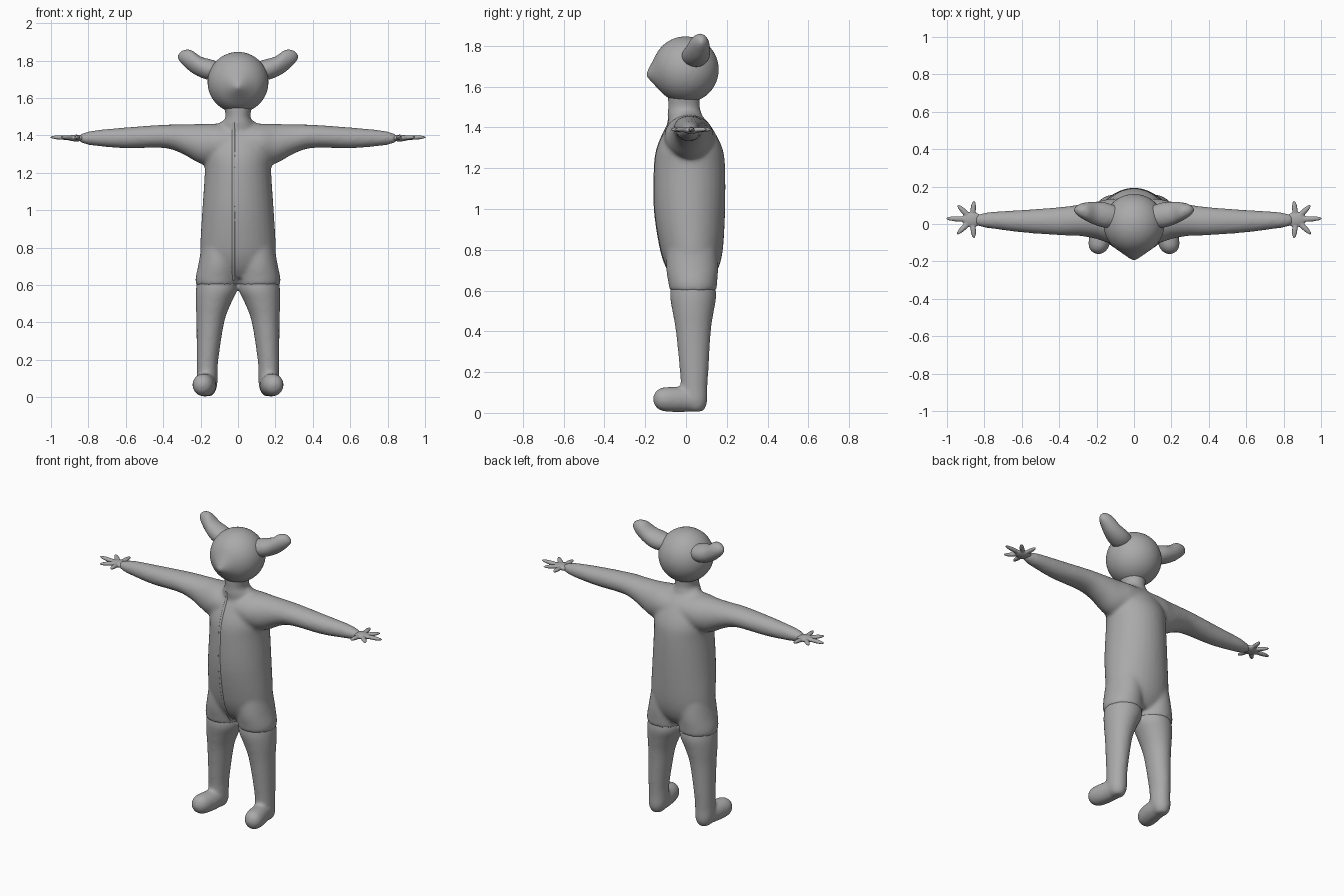
import bpy, bmesh, math
from mathutils import Vector, Matrix

cube = bpy.data.objects.get("Cube")
if cube:
    bpy.data.objects.remove(cube)

SIDES = (1, -1)
clay = bpy.data.materials.new("plain grey")
clay.use_nodes = True
clay.diffuse_color = (0.4, 0.4, 0.4, 1)
clay.node_tree.nodes["Principled BSDF"].inputs["Base Color"].default_value = clay.diffuse_color


def spline(rings, steps=4):
    """Catmull-Rom interpolation through a short list of rings."""
    pts = [rings[0], *rings, rings[-1]]
    out = []
    for a, b, c, d in zip(pts, pts[1:], pts[2:], pts[3:]):
        for k in range(steps):
            t = k / steps
            out.append([q + t / 2 * (r - p + t * (2 * p - 5 * q + 4 * r - s
                        + t * (3 * (q - r) + s - p)))
                        for p, q, r, s in zip(a, b, c, d)])
    return out + [list(rings[-1])]


def loft(bm, axis, rings, side=1, count=32):
    """Closed tube along an axis; each ring is (position, two centres, two radii)."""
    loops = []
    for pos, c1, c2, r1, r2 in spline(rings):
        loop = []
        for k in range(count):
            a = math.tau * k / count
            p = [c1 + r1 * math.cos(a), c2 + r2 * math.sin(a)]
            p.insert("xyz".index(axis), pos)
            loop.append(bm.verts.new((side * p[0], p[1], p[2])))
        loops.append(loop)
    for low, high in zip(loops, loops[1:]):
        for k in range(count):
            n = (k + 1) % count
            bm.faces.new((low[k], low[n], high[n], high[k]))
    bm.faces.new(loops[0])
    bm.faces.new(loops[-1])


def finish(name, bm, voxel=0.01, blend=10):
    """Fuse the overlapping solids of one part into a single soft skin."""
    bmesh.ops.recalc_face_normals(bm, faces=bm.faces)
    mesh = bpy.data.meshes.new(name)
    bm.to_mesh(mesh)
    bm.free()
    mesh.materials.append(clay)
    obj = bpy.data.objects.new(name, mesh)
    bpy.context.collection.objects.link(obj)
    fuse = obj.modifiers.new("fuse", "REMESH")
    fuse.mode = "VOXEL"
    fuse.voxel_size = voxel
    fuse.use_smooth_shade = True
    soften = obj.modifiers.new("soften", "SMOOTH")
    soften.factor = 0.5
    soften.iterations = blend
    return obj


# Jacket: trunk and neck, two hem lobes, two sleeves
bm = bmesh.new()
loft(bm, "z", [(.64, 0, .035, .13, .08), (.7, 0, .033, .19, .122), (.8, 0, .028, .202, .153),
               (1, 0, .018, .191, .174), (1.2, 0, .018, .178, .174), (1.3, 0, .018, .18, .16),
               (1.4, 0, .015, .16, .112), (1.45, 0, .01, .12, .075), (1.48, 0, 0, .08, .05)])
loft(bm, "z", [(1.38, 0, 0, .09, .08), (1.46, 0, -.006, .085, .084),
               (1.5, 0, -.01, .066, .078), (1.57, 0, -.01, .08, .08)])
for s in SIDES:
    loft(bm, "z", [(.6, .114, .035, .112, .115), (.64, .113, .033, .114, .12),
                   (.72, .105, .03, .105, .128), (.85, .09, .028, .1, .12)], s)
    loft(bm, "x", [(0, .015, 1.36, .12, .1), (.12, .015, 1.355, .12, .108),
                   (.2, .02, 1.355, .1, .106), (.3, .02, 1.381, .083, .078),
                   (.4, .015, 1.395, .075, .062), (.6, .015, 1.387, .06, .056),
                   (.75, .02, 1.386, .046, .043), (.81, .02, 1.385, .037, .033),
                   (.85, .022, 1.385, .026, .018)], s)
jacket = finish("jacket", bm)

# Trousers and rounded feet
bm = bmesh.new()
for s in SIDES:
    loft(bm, "z", [(.006, .167, .05, .025, .028), (.022, .167, .047, .042, .047),
                   (.06, .166, .044, .055, .061), (.12, .165, .04, .056, .065),
                   (.2, .163, .04, .058, .07), (.4, .148, .036, .074, .086),
                   (.5, .132, .035, .094, .102), (.58, .114, .035, .111, .114),
                   (.66, .113, .033, .1, .1)], s)
    loft(bm, "y", [(.06, .166, .06, .048, .052), (0, .17, .065, .056, .061),
                   (-.07, .181, .066, .06, .062), (-.12, .188, .067, .055, .057),
                   (-.148, .19, .067, .037, .039), (-.161, .19, .067, .012, .013)], s)
finish("trousers_and_feet", bm)

# Head: a ball drawn out to a blunt tangent cone at the snout
bm = bmesh.new()
bmesh.ops.create_icosphere(bm, subdivisions=5, radius=1)
snout = Vector((0, -1, -.14)).normalized()
spread = math.radians(36)
for v in bm.verts:
    off = max(0, spread - v.co.angle(snout))
    v.co = v.co.normalized() * .163 / math.cos(off) + Vector((0, -.002, 1.684))
finish("head", bm, blend=6)

# Ears
bm = bmesh.new()
for s in SIDES:
    loft(bm, "x", [(.09, .04, 1.745, .055, .045), (.15, .047, 1.752, .068, .056),
                   (.2, .055, 1.766, .064, .056), (.25, .065, 1.797, .052, .06),
                   (.29, .072, 1.815, .036, .043), (.312, .075, 1.82, .02, .024),
                   (.322, .076, 1.82, .006, .008)], s)
finish("ears", bm, blend=4)

# Hands: flat palm with five tapering fingers fanned out
bm = bmesh.new()
tips = [(1.006, .03), (.945, .102), (.855, .127), (.948, -.056), (.855, -.077)]
for s in SIDES:
    palm = Vector((s * .865, .024, 1.386))
    bmesh.ops.create_uvsphere(bm, u_segments=24, v_segments=12, radius=1,
                              matrix=Matrix.Translation(palm) @ Matrix.Diagonal((.055, .04, .018, 1)))
    for x, y in tips:
        tip = Vector((s * x, y, 1.391))
        reach = tip - palm
        turn = reach.to_track_quat("X", "Z").to_matrix().to_4x4()
        shape = Matrix.Diagonal((reach.length / 2, .015, .012, 1))
        bmesh.ops.create_uvsphere(bm, u_segments=20, v_segments=12, radius=1,
                                  matrix=Matrix.Translation((tip + palm) / 2) @ turn @ shape)
finish("hands", bm, voxel=.005, blend=3)

# Front seam: a thin raised edge that follows the jacket from hem to collar
graph = bpy.context.evaluated_depsgraph_get()
skin = jacket.evaluated_get(graph)
path = []
for k in range(29):
    z = .63 + k * .03
    hit, spot, _, _ = skin.ray_cast(Vector((-.024, -1, z)), Vector((0, 1, 0)))
    if hit:
        path.append(spot + Vector((0, .005, 0)))
curve = bpy.data.curves.new("front_seam", "CURVE")
curve.dimensions = "3D"
curve.bevel_depth = .009
curve.use_fill_caps = True
line = curve.splines.new("POLY")
line.points.add(len(path) - 1)
for point, co in zip(line.points, path):
    point.co = (*co, 1)
line.use_smooth = True
curve.materials.append(clay)
bpy.context.collection.objects.link(bpy.data.objects.new("front_seam", curve))
